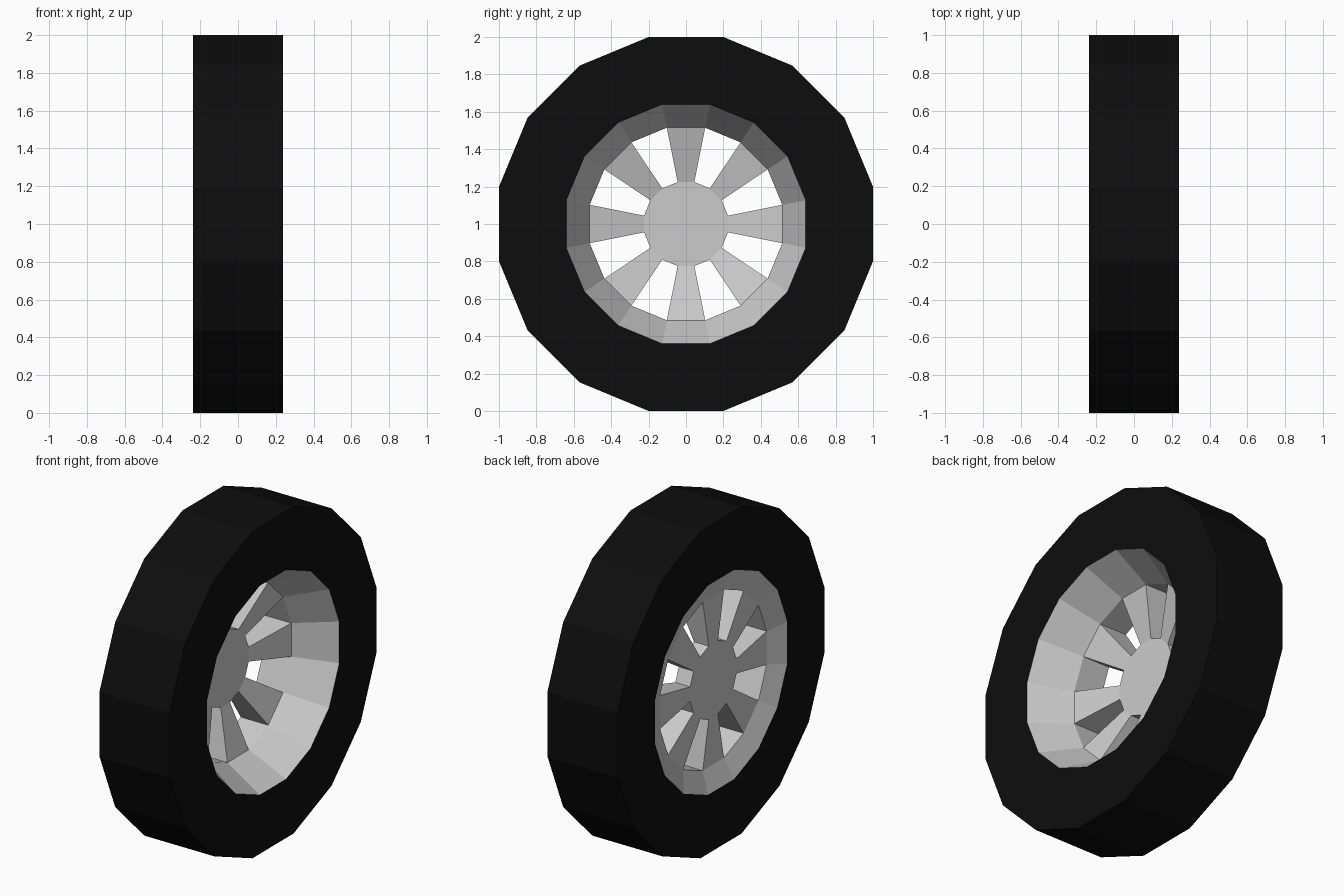
import bpy, bmesh
from math import sin, cos, pi

if "Cube" in bpy.data.objects:
    bpy.data.objects.remove(bpy.data.objects["Cube"])

N = 16            # sides of the wheel
HALF = 0.237      # half of the tyre width
R_TYRE, R_LIP, R_RIM, R_HUB = 1.0196, 0.6525, 0.525, 0.229
RIM_F, HUB_F, BACK = 0.0, -0.085, -0.185   # x depths of the wheel faces


def ring(bm, x, r):
    """Circle of N vertices around the x axis, centred at z = 1."""
    return [bm.verts.new((x, r * cos((i - 0.5) * 2 * pi / N),
                          1 + r * sin((i - 0.5) * 2 * pi / N))) for i in range(N)]


def quad(bm, a, b, i):
    j = (i + 1) % N
    bm.faces.new((a[i], a[j], b[j], b[i]))


def finish(bm, name, color=None):
    bmesh.ops.recalc_face_normals(bm, faces=bm.faces)
    me = bpy.data.meshes.new(name)
    bm.to_mesh(me)
    bm.free()
    ob = bpy.data.objects.new(name, me)
    bpy.context.collection.objects.link(ob)
    if color:
        mat = bpy.data.materials.new(name + "_material")
        mat.diffuse_color = color
        mat.use_nodes = True
        mat.node_tree.nodes["Principled BSDF"].inputs["Base Color"].default_value = mat.diffuse_color
        me.materials.append(mat)
    return ob


# Tyre: square-shouldered tread with flat side walls
bm = bmesh.new()
loops = [ring(bm, x, r) for x, r in
         ((HALF, R_LIP), (HALF, R_TYRE), (-HALF, R_TYRE), (-HALF, R_LIP))]
for a, b in zip(loops, loops[1:]):
    for i in range(N):
        quad(bm, a, b, i)
# the open bore is closed by the rim; close it temporarily to orient normals
bore = []
for i in range(N):
    j = (i + 1) % N
    bore.append(bm.faces.new((loops[3][i], loops[3][j], loops[0][j], loops[0][i])))
bmesh.ops.recalc_face_normals(bm, faces=bm.faces)
bmesh.ops.delete(bm, geom=bore, context='FACES_ONLY')
finish(bm, "tyre", (0.004, 0.004, 0.004, 1))

# Wheel: conical rim, eight tapered spokes and a flat hub in one mesh
bm = bmesh.new()
lip_f, rim_f, hub_f = ring(bm, HALF, R_LIP), ring(bm, RIM_F, R_RIM), ring(bm, HUB_F, R_HUB)
lip_b, rim_b, hub_b = ring(bm, -HALF, R_LIP), ring(bm, BACK, R_RIM), ring(bm, BACK, R_HUB)
bm.faces.new(hub_f)
bm.faces.new(hub_b)
closing = []
for i in range(N):
    quad(bm, lip_f, rim_f, i)
    quad(bm, lip_b, rim_b, i)
    j = (i + 1) % N
    closing.append(bm.faces.new((lip_f[i], lip_f[j], lip_b[j], lip_b[i])))
    if i % 2 == 0:      # spoke front and back
        quad(bm, rim_f, hub_f, i)
        quad(bm, rim_b, hub_b, i)
    else:               # window walls at rim and hub
        quad(bm, rim_f, rim_b, i)
        quad(bm, hub_f, hub_b, i)
    # spoke side wall
    bm.faces.new((rim_f[i], hub_f[i], hub_b[i], rim_b[i]))
bmesh.ops.recalc_face_normals(bm, faces=bm.faces)
bmesh.ops.delete(bm, geom=closing, context='FACES_ONLY')
me = bpy.data.meshes.new("wheel")
bm.to_mesh(me)
bm.free()
bpy.context.collection.objects.link(bpy.data.objects.new("wheel", me))
